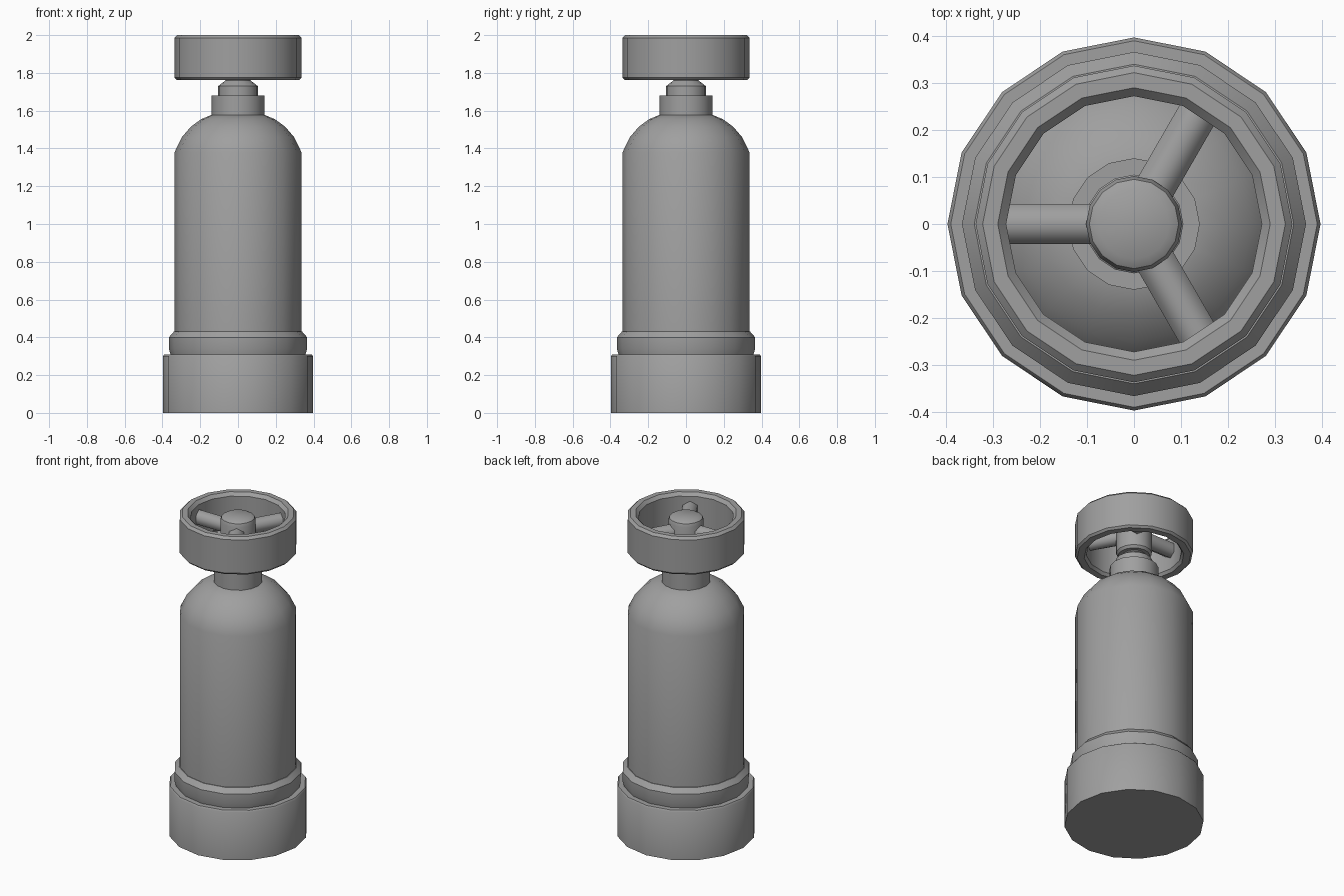
import bpy
import bmesh
from math import cos, sin, pi, radians
from mathutils import Matrix

SIDES = 16

cube = bpy.data.objects.get("Cube")
if cube:
    bpy.data.objects.remove(cube, do_unlink=True)

# Single plain grey
grey = bpy.data.materials.new("plain grey")
grey.use_nodes = True
grey.diffuse_color = (0.35, 0.35, 0.35, 1)
grey.node_tree.nodes["Principled BSDF"].inputs["Base Color"].default_value = grey.diffuse_color


def finish(name, bm, angle=35):
    """Turn a bmesh into a shaded, coloured object."""
    bmesh.ops.recalc_face_normals(bm, faces=bm.faces)
    mesh = bpy.data.meshes.new(name)
    bm.to_mesh(mesh)
    bm.free()
    mesh.materials.append(grey)
    obj = bpy.data.objects.new(name, mesh)
    bpy.context.collection.objects.link(obj)
    bpy.ops.object.select_all(action="DESELECT")
    obj.select_set(True)
    bpy.context.view_layer.objects.active = obj
    bpy.ops.object.shade_smooth_by_angle(angle=radians(angle))
    return obj


def lathe(name, profile, closed=False):
    """Spin (radius, z) points about z; cap the ends unless the profile is closed."""
    bm = bmesh.new()
    rings = [[bm.verts.new((r * cos(2 * pi * i / SIDES), r * sin(2 * pi * i / SIDES), z))
              for i in range(SIDES)] for r, z in profile]
    pairs = list(zip(rings, rings[1:]))
    if closed:
        pairs.append((rings[-1], rings[0]))
    else:
        bm.faces.new(rings[0])
        bm.faces.new(rings[-1])
    for a, b in pairs:
        for i in range(SIDES):
            j = (i + 1) % SIDES
            bm.faces.new((a[i], a[j], b[j], b[i]))
    return finish(name, bm)


# Foot and collar
lathe("base", [(0.397, 0), (0.397, 0.30), (0.39, 0.31)])
lathe("base_collar", [(0.355, 0.30), (0.366, 0.34), (0.366, 0.40), (0.34, 0.43)])

# Tank with domed shoulder
lathe("tank_body", [(0.336, 0.40), (0.336, 1.38), (0.297, 1.46), (0.25, 1.515),
                    (0.195, 1.555), (0.135, 1.58)])

# Neck, valve nut and stem
lathe("neck", [(0.14, 1.55), (0.14, 1.68)])
lathe("valve_nut", [(0.105, 1.67), (0.105, 1.73), (0.066, 1.76)])
lathe("valve_stem", [(0.066, 1.75), (0.066, 1.80)])

# Handwheel rim, hub and three spokes
lathe("handwheel_rim", [(0.325, 1.763), (0.337, 1.775), (0.337, 1.985), (0.322, 2.0),
                        (0.29, 2.0), (0.272, 1.98), (0.272, 1.78), (0.285, 1.763)], closed=True)
lathe("handwheel_hub", [(0.09, 1.765), (0.102, 1.78), (0.102, 1.955), (0.095, 1.975),
                        (0.075, 1.987)])

for k, name in enumerate(("spoke_left_back", "spoke_right", "spoke_left_front")):
    bm = bmesh.new()
    bmesh.ops.create_cone(bm, cap_ends=True, segments=6, radius1=0.049, radius2=0.049, depth=0.24)
    lay_flat = Matrix.Rotation(pi / 2, 4, "Y")
    place = Matrix.Rotation(pi / 3 + k * 2 * pi / 3, 4, "Z") @ Matrix.Translation((0.18, 0, 1.90))
    # Keep one edge of the hexagon uppermost
    if max(abs(v.co.x) for v in bm.verts) < 0.045:
        bmesh.ops.rotate(bm, verts=bm.verts, matrix=Matrix.Rotation(pi / 6, 3, "Z"))
    bmesh.ops.transform(bm, matrix=place @ lay_flat, verts=bm.verts)
    finish(name, bm, angle=62)
